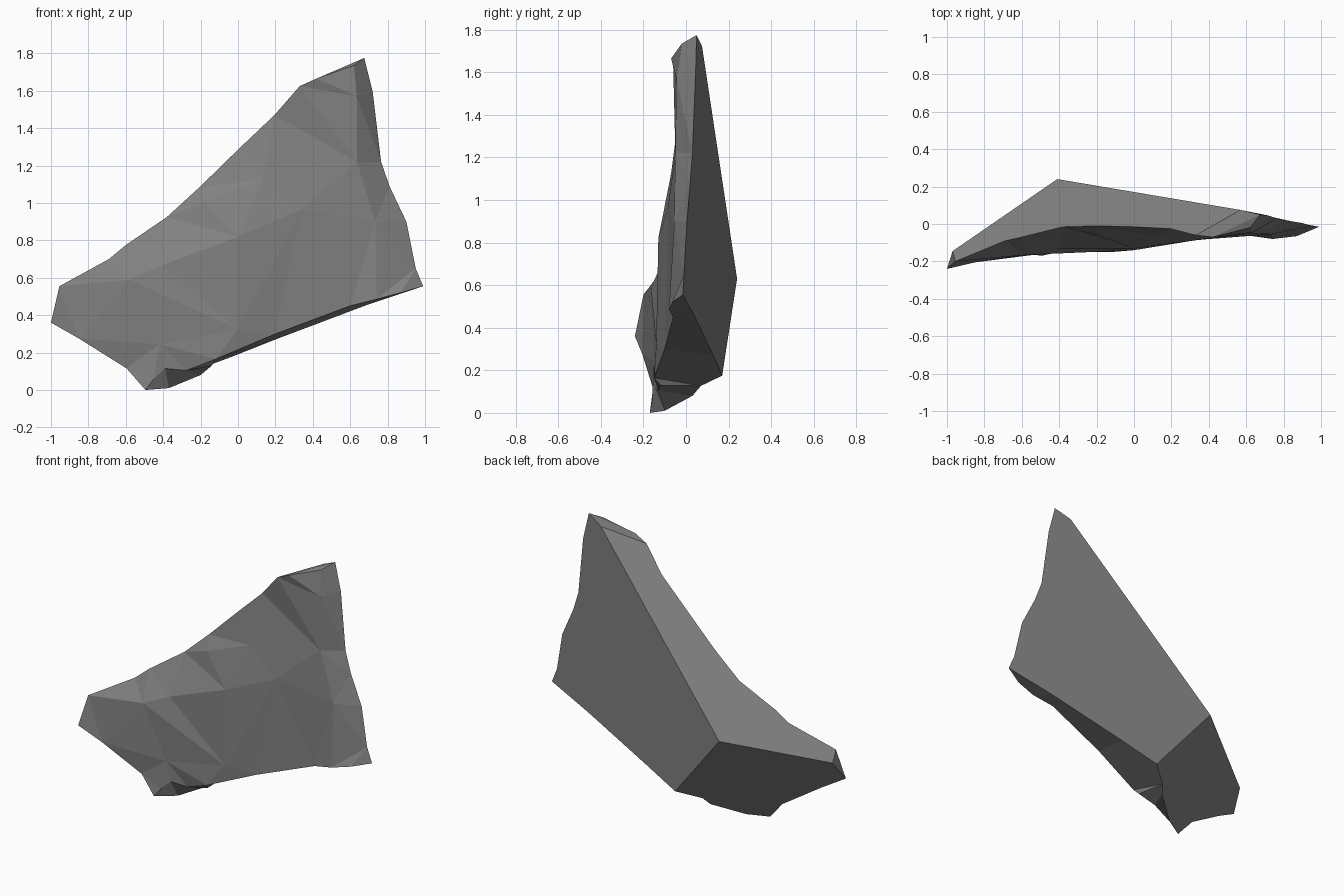
import bpy
import bmesh
from mathutils import Vector
from mathutils.geometry import delaunay_2d_cdt

cube = bpy.data.objects.get("Cube")
if cube:
    bpy.data.objects.remove(cube, do_unlink=True)

# One flat stone colour
stone = bpy.data.materials.new("stone_grey")
stone.use_nodes = True
grey = (0.22, 0.22, 0.22, 1.0)
stone.diffuse_color = grey
shader = next(n for n in stone.node_tree.nodes if n.type == "BSDF_PRINCIPLED")
shader.inputs["Base Color"].default_value = grey
shader.inputs["Roughness"].default_value = 0.9

bm = bmesh.new()


def points(*coords):
    return [bm.verts.new(co) for co in coords]


# Rim of the chipped front, clockwise from the left shoulder
upper_rim = points((-.955, -.2, .555), (-.69, -.09, .7), (-.6, -.07, .775),
                   (-.38, -.015, .925), (-.205, -.01, 1.085), (0, -.015, 1.285),
                   (.195, -.025, 1.47), (.33, -.06, 1.625))
crest = points((.42, -.07, 1.665), (.675, .05, 1.775))
right_rim = points((.72, .045, 1.595), (.765, .03, 1.22), (.81, .02, 1.09),
                   (.9, .005, .9), (.95, -.01, .65), (.99, -.015, .555))
lower_rim = points((.87, -.065, .52), (.74, -.08, .485), (.6, -.06, .45),
                   (.2, -.1, .3), (-.12, -.15, .165))
lip = points((-.14, -.12, .13), (-.275, -.13, .105), (-.39, -.145, .115),
             (-.45, -.16, .06))
foot = points((-.495, -.17, 0), (-.595, -.155, .115), (-.85, -.205, .275),
              (-1, -.24, .36))
rim = upper_rim + crest + right_rim + lower_rim + lip + foot

# Raised points inside the front
cheek, ridge, heel, belly = points(
    (-.58, -.165, .59), (-.41, -.13, .665), (-.42, -.15, .245), (0, -.14, .325))
boss, brow, dent, bulge = points(
    (0, -.13, .82), (.13, -.07, 1.125), (-.185, -.06, 1), (.34, -.085, .965))
neck, temple, chin, peak = points(
    (.635, -.05, 1.22), (.635, -.045, 1.57), (.735, -.055, .9), (.62, -.02, 1.735))
inner = [cheek, ridge, heel, belly, boss, brow, dent, bulge,
         neck, temple, chin, peak]

# Corners of the broken back
apex, left_back, top_back, base_back = points(
    (-.41, .24, .63), (-.97, -.145, .49), (.57, .075, 1.725), (-.04, .17, .175))
ledge = points((.69, .04, .455), (.2, .128, .27))
keel = points((-.17, .07, .127), (-.2, .03, .08), (-.37, -.1, .01))

# Front facets, with the main creases kept
creases = [(cheek, belly), (ridge, belly), (cheek, ridge), (cheek, heel),
           (heel, foot[2]), (heel, belly), (ridge, boss), (boss, belly),
           (boss, bulge), (bulge, belly), (brow, bulge), (dent, brow),
           (dent, boss), (brow, upper_rim[6]), (upper_rim[6], neck),
           (upper_rim[6], bulge), (neck, temple), (neck, chin),
           (bulge, chin), (chin, right_rim[3]), (neck, right_rim[1])]
front = rim + inner
order = {v: i for i, v in enumerate(front)}
flat = [Vector((v.co.x, v.co.z)) for v in front]
result = delaunay_2d_cdt(flat, [(order[a], order[b]) for a, b in creases],
                         [list(reversed(range(len(rim))))], 1, 1e-5)
for tri in result[2]:
    bm.faces.new([front[result[3][i][0]] for i in tri])

# Large cleaved planes
bm.faces.new(upper_rim + [top_back, apex, left_back])
bm.faces.new([foot[-1], upper_rim[0], left_back])
bm.faces.new([upper_rim[-1]] + crest + [top_back])
bm.faces.new([crest[-1]] + right_rim + ledge + [base_back, apex, top_back])
bm.faces.new([apex, base_back] + keel + foot + [left_back])

# Underside and the hollow behind the lip
bm.faces.new([right_rim[-1], lower_rim[0], lower_rim[1], ledge[0]])
bm.faces.new(lower_rim[1:4] + [ledge[1], ledge[0]])
bm.faces.new(lower_rim[3:] + [keel[0], base_back, ledge[1]])
bm.faces.new([lower_rim[-1], lip[0], keel[0]])
for i in range(2):
    bm.faces.new([lip[i], lip[i + 1], keel[i + 1], keel[i]])
bm.faces.new([lip[2], lip[3], foot[0], keel[2]])

bmesh.ops.recalc_face_normals(bm, faces=bm.faces[:])
mesh = bpy.data.meshes.new("rock_shard")
bm.to_mesh(mesh)
bm.free()
mesh.materials.append(stone)
bpy.context.collection.objects.link(bpy.data.objects.new("rock_shard", mesh))
